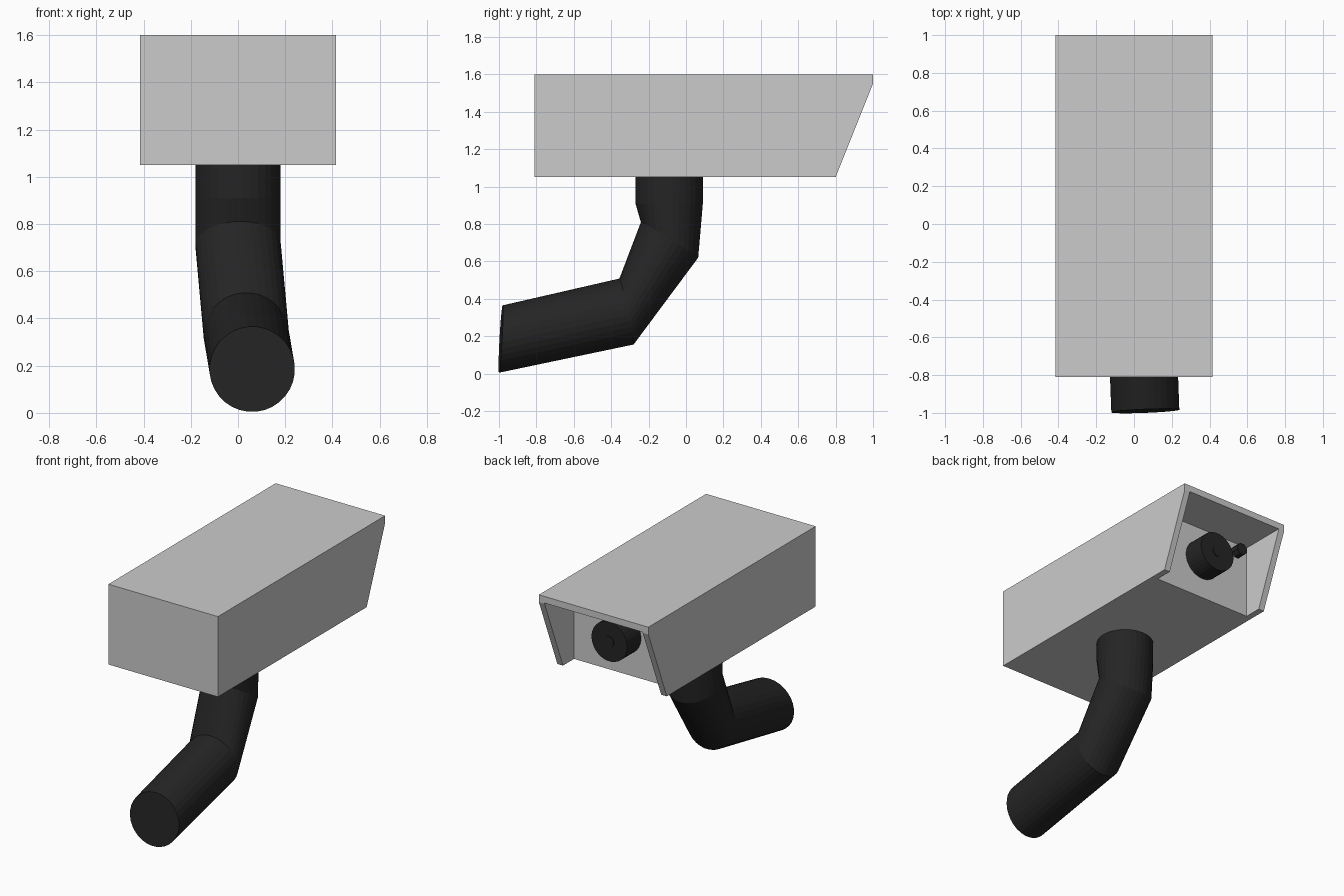
import bpy, bmesh, math
from mathutils import Vector

if "Cube" in bpy.data.objects:
    bpy.data.objects.remove(bpy.data.objects["Cube"])


def material(name, value):
    m = bpy.data.materials.new(name)
    m.use_nodes = True
    colour = (value, value, value, 1)
    m.diffuse_color = colour
    m.node_tree.nodes["Principled BSDF"].inputs["Base Color"].default_value = colour
    return m


grey = material("light_grey", 0.6)
black = material("matte_black", 0.018)


def finish(name, bm, mat):
    bmesh.ops.recalc_face_normals(bm, faces=bm.faces)
    mesh = bpy.data.meshes.new(name)
    bm.to_mesh(mesh)
    bm.free()
    mesh.materials.append(mat)
    ob = bpy.data.objects.new(name, mesh)
    bpy.context.collection.objects.link(ob)
    return ob


def loft(name, rings, mat):
    """Join equal-length rings of points into a capped solid."""
    bm = bmesh.new()
    loops = [[bm.verts.new(p) for p in ring] for ring in rings]
    n = len(loops[0])
    for a, b in zip(loops, loops[1:]):
        for i in range(n):
            j = (i + 1) % n
            bm.faces.new((a[i], a[j], b[j], b[i]))
    bm.faces.new(loops[0])
    bm.faces.new(loops[-1])
    return finish(name, bm, mat)


def extrude_side(name, profile, half_width, mat):
    """Extrude a (y, z) profile across x."""
    return loft(name, [[(x, y, z) for y, z in profile]
                       for x in (-half_width, half_width)], mat)


def circle(centre, u, v, radius, sides):
    c, u, v = Vector(centre), Vector(u).normalized(), Vector(v).normalized()
    angles = [math.tau * (i + 0.5) / sides for i in range(sides)]
    return [c + radius * (u * math.cos(t) + v * math.sin(t)) for t in angles]


def barrel(name, x, z, y0, y1, radius, sides):
    """Cylinder lying along y."""
    return loft(name, [circle((x, y, z), (1, 0, 0), (0, 0, 1), radius, sides)
                       for y in (y0, y1)], black)


# Housing with a slanted hood, hollowed at the lens end
housing = extrude_side("housing", [(-0.81, 1.05), (0.8, 1.05), (1, 1.55),
                                   (1, 1.6), (-0.81, 1.6)], 0.415, grey)
cutter = extrude_side("hood_cutter", [(0.68, 0.9), (1.2, 0.9),
                                      (1.2, 1.555), (0.68, 1.555)], 0.372, grey)
cutter.hide_render = True
cut = housing.modifiers.new("hood_opening", 'BOOLEAN')
cut.operation = 'DIFFERENCE'
cut.solver = 'EXACT'
cut.object = cutter
bpy.context.view_layer.objects.active = housing
bpy.ops.object.modifier_apply(modifier=cut.name)
bpy.data.objects.remove(cutter)

# Lens and small indicator on the recessed panel
barrel("lens_barrel", 0, 1.325, 0.67, 0.83, 0.135, 32)
barrel("lens_pupil", 0, 1.325, 0.82, 0.836, 0.037, 16)
barrel("indicator_light", -0.285, 1.49, 0.67, 0.74, 0.042, 8)

# Bent mounting arm: centre, side direction and up direction of each ring
arm = [
    ((0, -0.09, 1.06), (1, 0, 0), (0, -1, 0)),
    ((0, -0.09, 0.91), (1, 0, 0), (0, -1, 0)),
    ((0, -0.088, 0.715), (1, 0.02, 0.03), (0, -0.305, 0.19)),
    ((0.035, -0.318, 0.332), (1, 0.04, 0), (0, -0.075, 0.355)),
    ((0.06, -0.99, 0.185), (1, 0.04, 0), (0, 0.02, 0.365)),
]
loft("mounting_arm", [circle(c, u, v, 0.181, 32) for c, u, v in arm], black)
